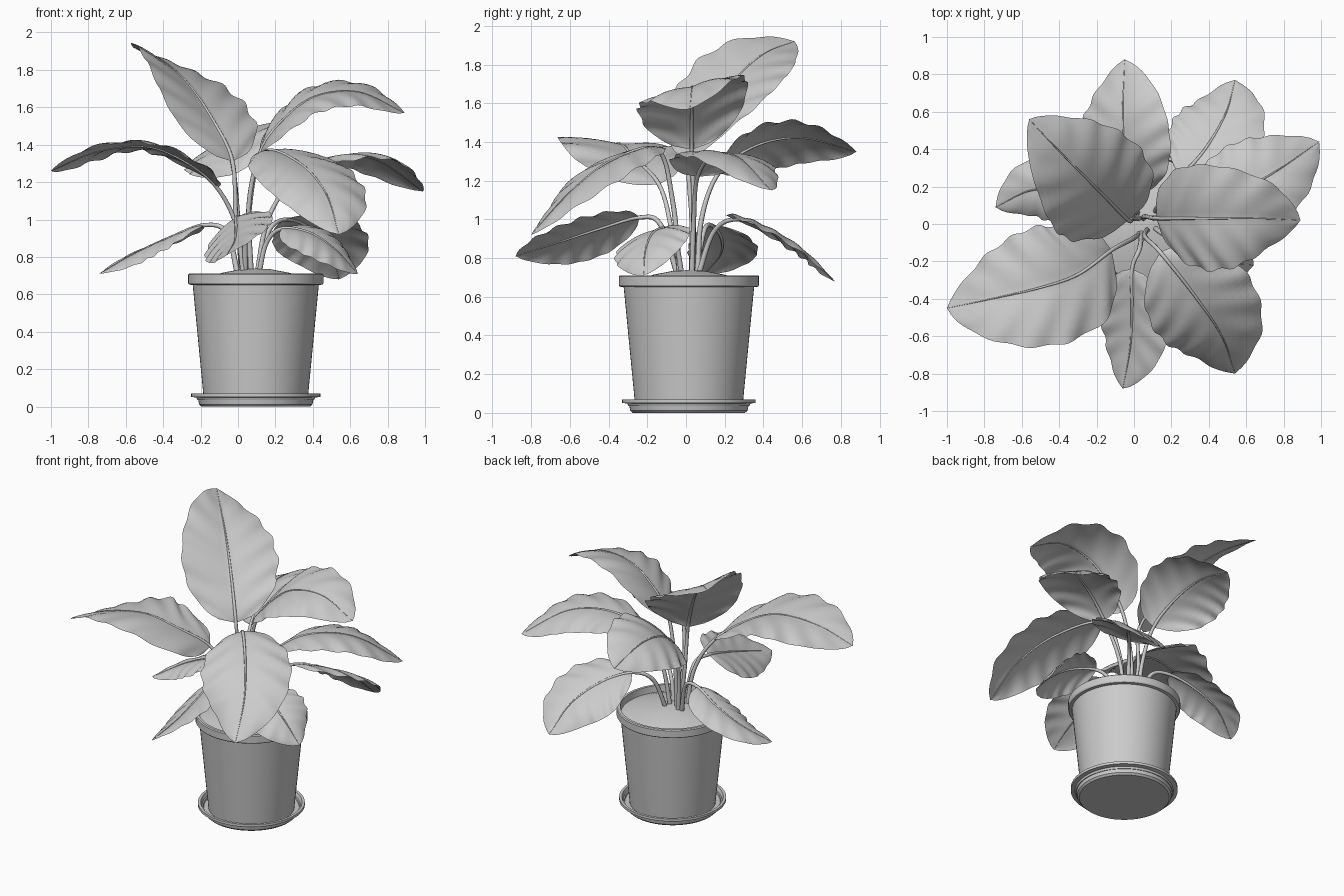
import bpy, math
from mathutils import Vector

if "Cube" in bpy.data.objects:
    bpy.data.objects.remove(bpy.data.objects["Cube"])

UP = Vector((0, 0, 1))
POT = (0.095, 0.015)


def make_object(name, verts, faces, angle=40):
    me = bpy.data.meshes.new(name)
    me.from_pydata([tuple(v) for v in verts], [], faces)
    me.update()
    ob = bpy.data.objects.new(name, me)
    bpy.context.collection.objects.link(ob)
    bpy.ops.object.select_all(action='DESELECT')
    ob.select_set(True)
    bpy.context.view_layer.objects.active = ob
    bpy.ops.object.shade_smooth_by_angle(angle=math.radians(angle))
    return ob


def lathe(name, profile, n=64):
    """Revolve (radius, z) points around the pot axis."""
    verts, faces = [], []
    for r, z in profile:
        for i in range(n):
            a = 2 * math.pi * i / n
            verts.append((POT[0] + max(r, 1e-4) * math.cos(a),
                          POT[1] + max(r, 1e-4) * math.sin(a), z))
    for k in range(len(profile) - 1):
        for i in range(n):
            j = (i + 1) % n
            faces.append((k * n + i, k * n + j, (k + 1) * n + j, (k + 1) * n + i))
    return make_object(name, verts, faces, 30)


def spline(points, steps=12):
    """Catmull-Rom curve through the points, 'steps' samples per span."""
    p = [Vector(q) for q in points]
    p = [2 * p[0] - p[1]] + p + [2 * p[-1] - p[-2]]
    out = []
    for k in range(1, len(p) - 2):
        a, b, c, d = p[k - 1:k + 3]
        for i in range(steps):
            t = i / steps
            out.append(0.5 * (2 * b + (c - a) * t + (2 * a - 5 * b + 4 * c - d) * t ** 2
                              + (3 * b - a - 3 * c + d) * t ** 3))
    return out + [p[-2]]


def tangent(pts, i):
    return (pts[min(i + 1, len(pts) - 1)] - pts[max(i - 1, 0)]).normalized()


def stem(name, pts, start, n=8):
    """Petiole that thins into the midrib after sample 'start'."""
    verts, faces = [], []
    ref = (pts[-1] - pts[0]).cross(UP).normalized()
    for i, p in enumerate(pts):
        T = tangent(pts, i)
        B = T.cross(ref).normalized()
        A = B.cross(T)
        if i <= start:
            r = 0.015 - 0.004 * i / start
        else:
            r = 0.011 - 0.010 * (i - start) / (len(pts) - 1 - start)
        for k in range(n):
            a = 2 * math.pi * k / n
            verts.append(p + r * (A * math.cos(a) + B * math.sin(a)))
    for i in range(len(pts) - 1):
        for k in range(n):
            j = (k + 1) % n
            faces.append((i * n + k, i * n + j, (i + 1) * n + j, (i + 1) * n + k))
    make_object(name, verts, faces, 60)


def leaf(label, width, rolls, petiole, blade, droop=0.2):
    """Stem plus a rippled blade; rolls = (base, tip), positive lifts the right-hand edge."""
    steps = 12
    pts = spline(petiole + blade, steps)
    start = len(petiole) * steps
    stem(label + "_stem", pts, start)

    rib = pts[start:]
    lens = [0]
    for a, b in zip(rib, rib[1:]):
        lens.append(lens[-1] + (b - a).length)
    chord = (rib[-1] - rib[0]).normalized().cross(UP)
    cols = 8
    verts, faces = [], []
    for i, p in enumerate(rib):
        t = min(lens[i] / lens[-1], 1)
        roll = rolls[0] + (rolls[1] - rolls[0]) * t
        T = tangent(rib, i)
        S = T.cross(UP) + 0.6 * chord
        S = (S - T * S.dot(T)).normalized()
        N = S.cross(T)
        side = S * math.cos(roll) + N * math.sin(roll)
        nor = N * math.cos(roll) - S * math.sin(roll)
        # Broad rounded base, pointed tip
        w = width * t ** 0.52 * (1 - t) ** 0.75 / 0.423
        for j in range(-cols, cols + 1):
            s = j / cols
            q = abs(s)
            wave = math.sin(2 * math.pi * (5.5 * t - 1.0 * q) + (1.3 if s > 0 else 0))
            lift = w * (0.16 * q - (0.16 + droop) * q * q) + 0.03 * w * wave * q
            verts.append(p + side * s * w * (1 + 0.025 * wave * q) + nor * lift
                         + T * 0.1 * w * q * (1 - t))
    m = 2 * cols + 1
    for i in range(len(rib) - 1):
        for j in range(m - 1):
            a = i * m + j
            faces.append((a, a + 1, a + m + 1, a + m))
    make_object(label + "_blade", verts, faces, 80)


# Pot, saucer and soil
lathe("saucer", [(0, 0), (0.29, 0), (0.303, 0.012), (0.31, 0.047), (0.345, 0.052),
                 (0.345, 0.07), (0.327, 0.07), (0.312, 0.035), (0, 0.028)])
lathe("pot", [(0, 0.03), (0.277, 0.03), (0.337, 0.65), (0.357, 0.652), (0.362, 0.66),
              (0.362, 0.705), (0.356, 0.711), (0.338, 0.711), (0.333, 0.65), (0.32, 0.6)])
lathe("soil", [(0, 0.738), (0.08, 0.734), (0.18, 0.715), (0.27, 0.69), (0.334, 0.665)])

# Tall leaves
leaf("tall_back_left", 0.315, (0.15, -0.42),
     [(0.03, 0.03, 0.7), (-0.01, 0.03, 1.0)],
     [(-0.03, 0.02, 1.31), (-0.14, 0.13, 1.54), (-0.28, 0.27, 1.74), (-0.42, 0.41, 1.86), (-0.56, 0.56, 1.92)], -0.05)
leaf("tall_right", 0.29, (-0.2, -0.3),
     [(0.05, 0.03, 0.7), (0.06, 0.04, 1.05)],
     [(0.12, 0.03, 1.36), (0.25, 0.03, 1.54), (0.42, 0.03, 1.66), (0.65, 0.03, 1.68), (0.89, 0.02, 1.57)], 0.06)

# Middle leaves
leaf("mid_left", 0.32, (0.25, -0.4),
     [(0.03, -0.05, 0.7), (-0.01, -0.08, 0.97)],
     [(-0.12, -0.14, 1.18), (-0.3, -0.27, 1.32), (-0.5, -0.34, 1.39), (-0.76, -0.4, 1.36), (-1.0, -0.45, 1.26)], 0.03)
leaf("mid_front_right", 0.29, (-0.1, -0.1),
     [(0.07, -0.03, 0.7), (0.06, -0.07, 1.1)],
     [(0.14, -0.15, 1.36), (0.33, -0.39, 1.3), (0.47, -0.6, 1.14), (0.54, -0.8, 0.92)], 0.17)
leaf("mid_back", 0.265, (0.5, 0.45),
     [(0.02, 0.06, 0.7), (0.0, 0.08, 1.0)],
     [(-0.02, 0.17, 1.24), (-0.05, 0.36, 1.38), (-0.06, 0.6, 1.42), (-0.05, 0.88, 1.35)], 0.12)
leaf("mid_right", 0.25, (0.1, 0.1),
     [(0.1, 0.03, 0.7), (0.16, 0.04, 1.0)],
     [(0.3, 0.06, 1.22), (0.5, 0.14, 1.33), (0.74, 0.27, 1.32), (0.99, 0.44, 1.15)], 0.15)

# Low drooping leaves
leaf("low_front", 0.21, (-0.52, -0.55),
     [(0.04, -0.04, 0.7), (0.03, -0.13, 0.97)],
     [(-0.01, -0.24, 1.01), (-0.01, -0.45, 0.95), (-0.02, -0.66, 0.88), (-0.06, -0.88, 0.81)], 0.15)
leaf("low_back_right", 0.25, (0.3, 0.3),
     [(0.11, 0.06, 0.7), (0.16, 0.14, 0.93)],
     [(0.25, 0.25, 1.0), (0.38, 0.4, 0.96), (0.49, 0.59, 0.85), (0.54, 0.77, 0.68)], 0.12)
leaf("low_left", 0.18, (0.05, 0.05),
     [(0.0, 0.05, 0.7), (-0.06, 0.09, 0.93)],
     [(-0.18, 0.13, 0.97), (-0.35, 0.18, 0.91), (-0.55, 0.18, 0.82), (-0.74, 0.09, 0.71)], 0.25)
leaf("low_right", 0.21, (-0.25, -0.25),
     [(0.11, -0.02, 0.7), (0.15, -0.05, 0.87)],
     [(0.23, -0.1, 0.95), (0.38, -0.17, 0.93), (0.52, -0.21, 0.84), (0.64, -0.22, 0.71)], 0.2)
